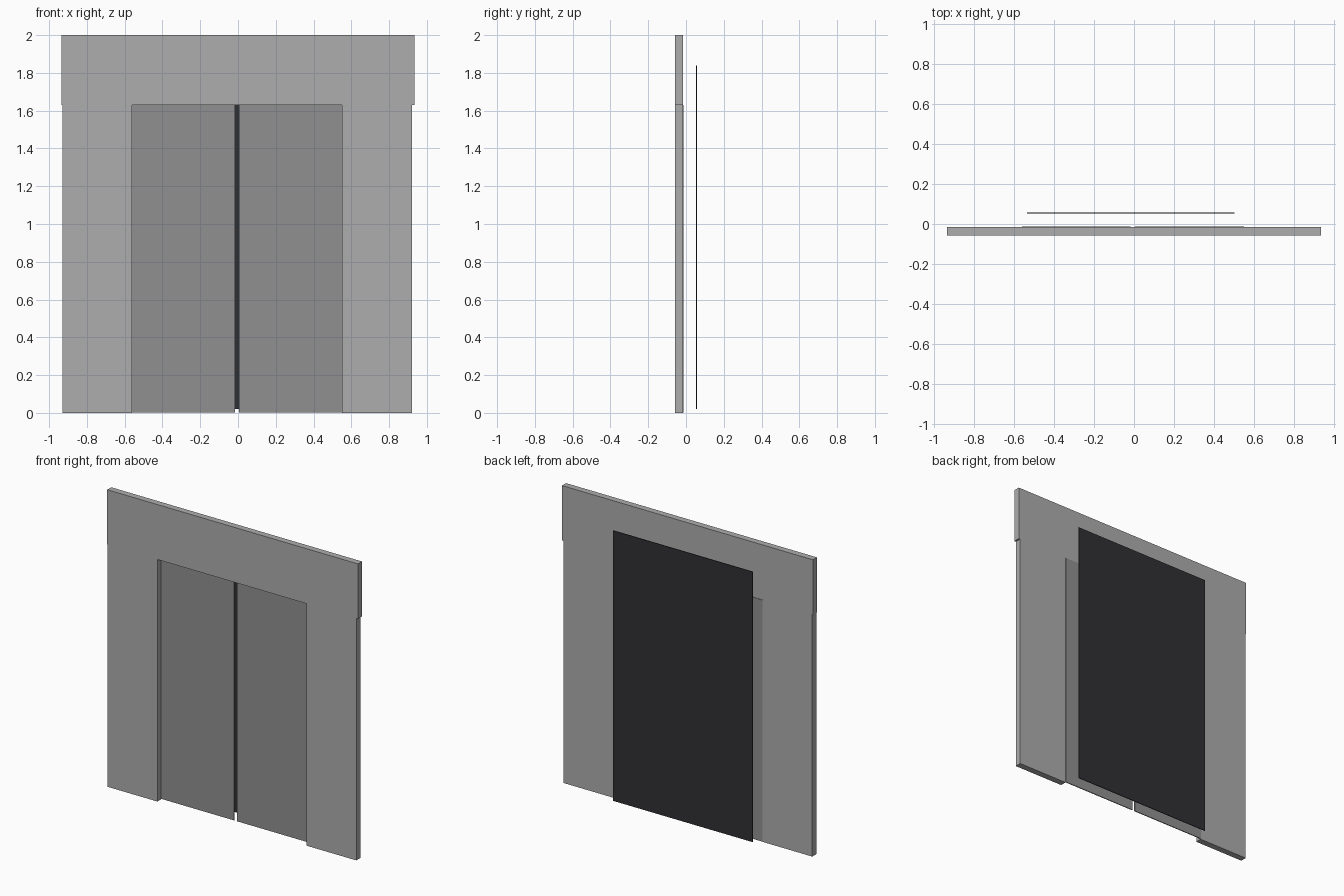
import bpy
import bmesh
from mathutils import Vector

if "Cube" in bpy.data.objects:
    bpy.data.objects.remove(bpy.data.objects["Cube"])


def material(name, color):
    mat = bpy.data.materials.new(name)
    mat.diffuse_color = (*color, 1)
    mat.use_nodes = True
    mat.node_tree.nodes["Principled BSDF"].inputs["Base Color"].default_value = mat.diffuse_color
    return mat


def box(name, xs, ys, zs, mat=None):
    """Box spanning the given min/max pairs on each axis."""
    lo, hi = Vector((xs[0], ys[0], zs[0])), Vector((xs[1], ys[1], zs[1]))
    bm = bmesh.new()
    bmesh.ops.create_cube(bm, size=1)
    for v in bm.verts:
        v.co = Vector(((lo[i] + hi[i]) / 2 + v.co[i] * (hi[i] - lo[i])) for i in range(3))
    mesh = bpy.data.meshes.new(name)
    bm.to_mesh(mesh)
    bm.free()
    obj = bpy.data.objects.new(name, mesh)
    bpy.context.collection.objects.link(obj)
    if mat:
        mesh.materials.append(mat)
    return obj


frame_grey = material("frame_grey", (0.42, 0.42, 0.42))
door_grey = material("door_grey", (0.28, 0.28, 0.28))
panel_black = material("panel_black", (0.03, 0.03, 0.035))

OPENING_TOP = 1.63
FRAME_Y = (-0.058, -0.015)
DOOR_Y = (-0.018, -0.012)

# Door surround: header slightly wider than the two jambs
box("header", (-0.934, 0.934), FRAME_Y, (OPENING_TOP, 2.0), frame_grey)
box("left_jamb", (-0.93, -0.56), FRAME_Y, (0, OPENING_TOP), frame_grey)
box("right_jamb", (0.55, 0.922), FRAME_Y, (0, OPENING_TOP), frame_grey)

# Sliding door leaves, recessed to the back of the surround, with a gap between
box("left_door", (-0.56, -0.017), DOOR_Y, (0.003, OPENING_TOP), door_grey)
box("right_door", (0.004, 0.55), DOOR_Y, (0.003, OPENING_TOP), door_grey)

# Dark shaft panel standing behind the doors
box("back_panel", (-0.535, 0.502), (0.053, 0.058), (0.02, 1.84), panel_black)
